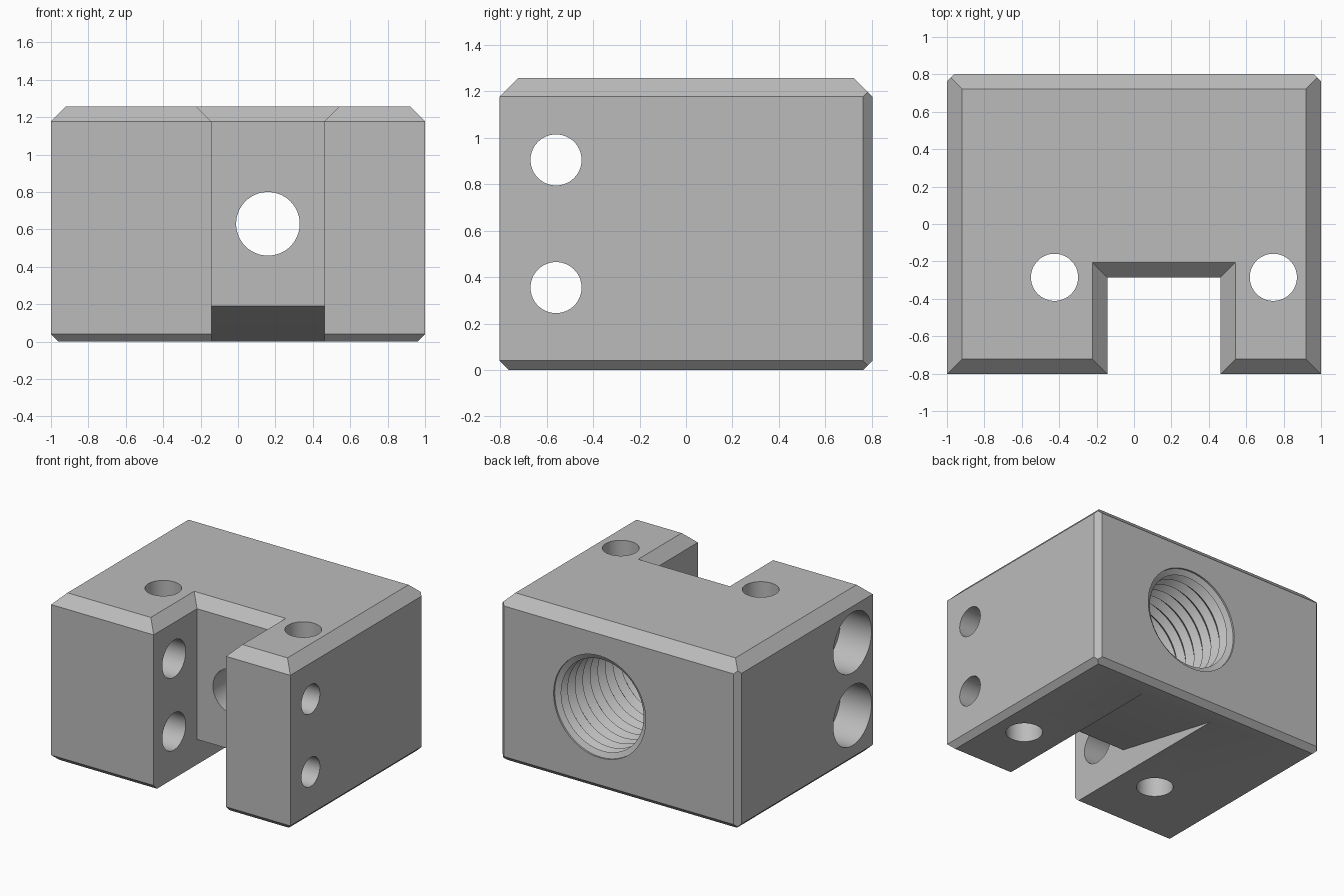
import bpy, bmesh
from math import sin, cos, tau
from mathutils import Vector

cube = bpy.data.objects.get("Cube")
if cube:
    bpy.data.objects.remove(cube, do_unlink=True)

HX, HY, H = 1.0, 0.803, 1.258      # half width, half depth, height
TOP, EDGE = 0.08, 0.04             # chamfer sizes
SLOT_X, SLOT_W, SLOT_Y = 0.16, 0.303, -0.285

steel = bpy.data.materials.new("grey steel")
steel.use_nodes = True
grey = (0.5, 0.5, 0.5, 1)
steel.diffuse_color = grey
steel.node_tree.nodes["Principled BSDF"].inputs["Base Color"].default_value = grey


def finish(bm, name):
    bmesh.ops.recalc_face_normals(bm, faces=bm.faces[:])
    mesh = bpy.data.meshes.new(name)
    bm.to_mesh(mesh)
    bm.free()
    mesh.materials.append(steel)
    obj = bpy.data.objects.new(name, mesh)
    bpy.context.collection.objects.link(obj)
    return obj


def lathe(name, profile, axis, centre, sides=64):
    """Closed turned solid; profile holds (radius, position along axis)."""
    bm = bmesh.new()
    rings = []
    for r, t in profile:
        ring = []
        for i in range(sides):
            a = tau * i / sides
            p = [r * cos(a), r * sin(a)]
            p.insert(axis, t)
            ring.append(bm.verts.new(Vector(p) + Vector(centre)))
        rings.append(ring)
    for a, b in zip(rings, rings[1:]):
        for i in range(sides):
            j = (i + 1) % sides
            bm.faces.new((a[i], a[j], b[j], b[i]))
    bm.faces.new(rings[0])
    bm.faces.new(rings[-1])
    return finish(bm, name)


# Block with chamfered outer edges
bm = bmesh.new()
bmesh.ops.create_cube(bm, size=1)
for v in bm.verts:
    v.co = (v.co.x * 2 * HX, v.co.y * 2 * HY, (v.co.z + 0.5) * H)
planes = []
for s in (-1, 1):
    planes += [((s * HX, 0, H - TOP), (s, 0, 1)),
               ((0, s * HY, H - TOP), (0, s, 1)),
               ((s * HX, 0, EDGE), (s, 0, -1)),
               ((0, s * HY, EDGE), (0, s, -1)),
               ((s * HX, HY - EDGE, 0), (s, 1, 0))]
for point, normal in planes:
    cut = bmesh.ops.bisect_plane(bm, geom=bm.verts[:] + bm.edges[:] + bm.faces[:],
                                 plane_co=point, plane_no=normal, clear_outer=True)
    rim = [g for g in cut["geom_cut"] if isinstance(g, bmesh.types.BMEdge)]
    bmesh.ops.holes_fill(bm, edges=rim, sides=0)
block = finish(bm, "clamp_block")

# Slot with flared top edge and sloping underside: (y, z, sideways flare)
FL = 0.18
z0 = H - TOP
slot = [(-1, -0.2, 0), (-1, z0, 0), (-1, z0 + FL, FL), (SLOT_Y + FL, z0 + FL, FL),
        (SLOT_Y, z0, 0), (SLOT_Y, 0.19, 0), (0.65, 0, 0), (1.142, -0.1, 0)]
bm = bmesh.new()
walls = []
for s in (-1, 1):
    vs = [bm.verts.new((SLOT_X + s * (SLOT_W + f), y, z)) for y, z, f in slot]
    bm.faces.new([vs[i] for i in (0, 1, 4, 5, 6, 7)])
    bm.faces.new(vs[1:5])
    walls.append(vs)
a, b = walls
for i in range(len(slot)):
    j = (i + 1) % len(slot)
    bm.faces.new((a[i], a[j], b[j], b[i]))
cutters = [finish(bm, "slot_cutter")]

# Threaded bore from the back, narrowing to a plain hole into the slot
MAJOR, MINOR, PITCH = 0.385, 0.345, 0.09
bore = [(0.17, -0.5), (0.17, -0.07), (MINOR, -0.07)]
for i in range(9):
    y = -0.03 + i * PITCH
    bore += [(MINOR, y), (MAJOR, y + PITCH / 2)]
bore += [(MINOR, 0.77), (MAJOR, 0.79), (MAJOR, 0.95)]
cutters.append(lathe("bore_cutter", bore, 1, (SLOT_X, 0, 0.63)))

# Counterbored clamping screw holes across the slot
screw = [(0.228, -1.2), (0.228, -0.74), (0.14, -0.74), (0.14, 0.16), (0.11, 0.16), (0.11, 1.2)]
for z in (0.355, 0.905):
    cutters.append(lathe("screw_hole_cutter", screw, 0, (0, -0.56, z)))

# Vertical mounting holes either side of the slot
for s in (-1, 1):
    cutters.append(lathe("mount_hole_cutter", [(0.126, -0.2), (0.126, 1.5)], 2,
                         (SLOT_X + s * 0.585, -0.285, 0)))

# Cut everything out of the block
bpy.ops.object.select_all(action="DESELECT")
bpy.context.view_layer.objects.active = block
block.select_set(True)
for cutter in cutters:
    cutter.hide_render = True
    mod = block.modifiers.new("cut", "BOOLEAN")
    mod.operation = "DIFFERENCE"
    mod.solver = "EXACT"
    mod.object = cutter
    bpy.ops.object.modifier_apply(modifier=mod.name)
    bpy.data.objects.remove(cutter, do_unlink=True)
bpy.ops.object.shade_smooth_by_angle(angle=0.4)
